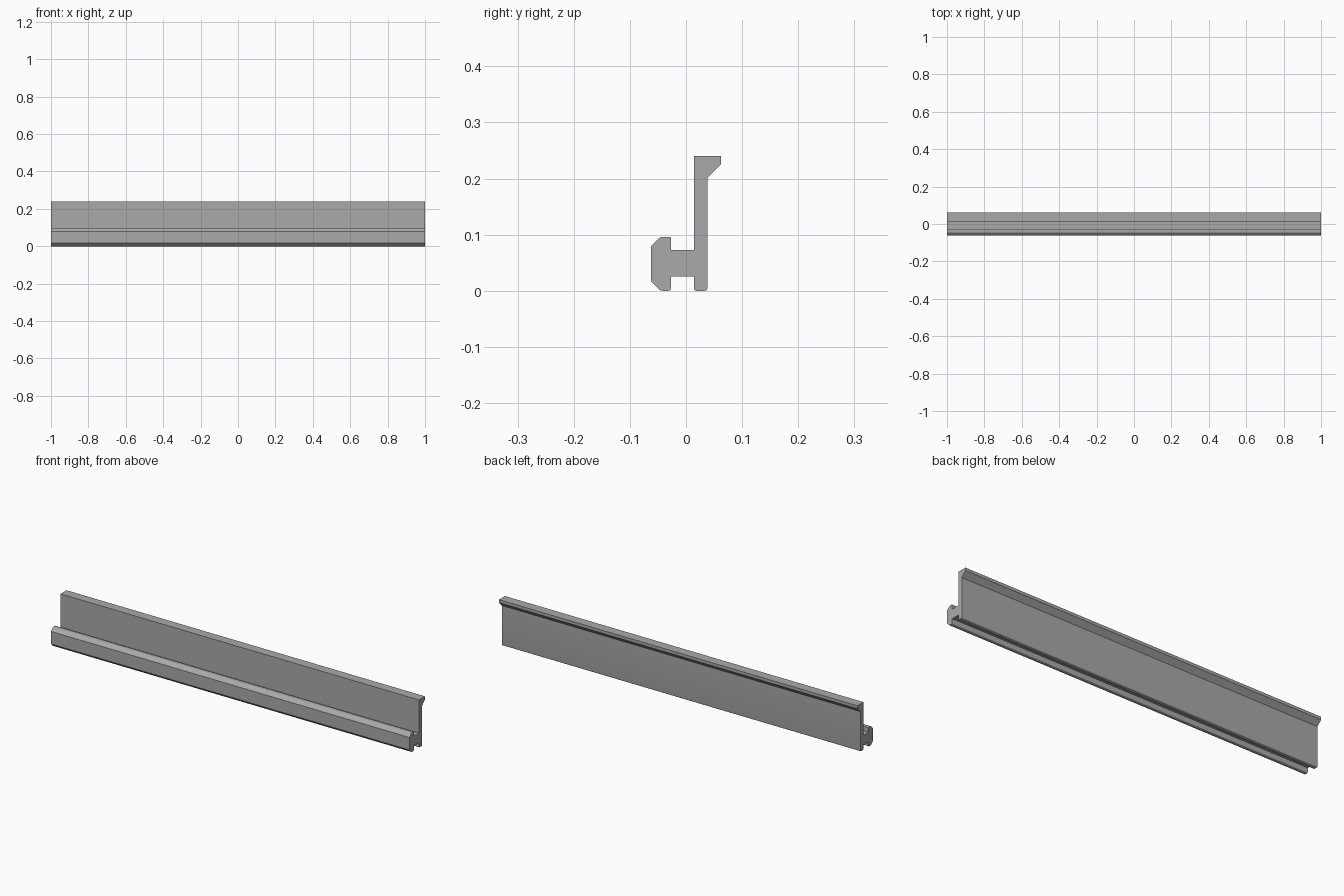
import bpy
import bmesh
import math
from mathutils import Vector

cube = bpy.data.objects.get("Cube")
if cube:
    bpy.data.objects.remove(cube, do_unlink=True)

LENGTH = 2.0
R = 0.005  # small edge rounding

# Cross-section corners (y, z, rounding radius)
SECTION = [
    (-0.062, 0.017, 0), (-0.046, 0.0, R), (-0.027, 0.0, R),      # front lip, bottom
    (-0.027, 0.025, 0), (0.014, 0.025, 0),                       # underside groove
    (0.014, 0.0, R), (0.038, 0.0, R),                            # foot of the web
    (0.038, 0.201, 0), (0.062, 0.225, 0), (0.062, 0.24, 0),      # back lip
    (0.014, 0.24, 0), (0.014, 0.073, 0),                         # front of the web
    (-0.027, 0.073, 0), (-0.027, 0.096, R / 2),                  # upper channel
    (-0.046, 0.096, R), (-0.062, 0.08, 0),                       # front lip, top
]


def rounded(corners, steps=4):
    """Replace each corner that has a radius by a short curve."""
    points = []
    for i, (y, z, r) in enumerate(corners):
        corner = Vector((y, z))
        if not r:
            points.append(corner)
            continue
        before = Vector(corners[i - 1][:2])
        after = Vector(corners[(i + 1) % len(corners)][:2])
        a = corner + (before - corner).normalized() * r
        b = corner + (after - corner).normalized() * r
        for k in range(steps + 1):
            t = k / steps
            points.append(a * (1 - t) ** 2 + corner * 2 * t * (1 - t) + b * t ** 2)
    return points


# Plain grey metal
grey = bpy.data.materials.new("grey_metal")
grey.use_nodes = True
colour = (0.4, 0.4, 0.4, 1.0)
grey.diffuse_color = colour
grey.node_tree.nodes["Principled BSDF"].inputs["Base Color"].default_value = colour

# Rail: the section swept along x
bm = bmesh.new()
end = bm.faces.new([bm.verts.new((-LENGTH / 2, p.x, p.y)) for p in rounded(SECTION)])
swept = bmesh.ops.extrude_face_region(bm, geom=[end], use_keep_orig=True)
moved = [v for v in swept["geom"] if isinstance(v, bmesh.types.BMVert)]
bmesh.ops.translate(bm, verts=moved, vec=(LENGTH, 0, 0))
bmesh.ops.recalc_face_normals(bm, faces=bm.faces)
mesh = bpy.data.meshes.new("rail")
bm.to_mesh(mesh)
bm.free()
mesh.materials.append(grey)

rail = bpy.data.objects.new("rail", mesh)
bpy.context.collection.objects.link(rail)
bpy.ops.object.select_all(action="DESELECT")
rail.select_set(True)
bpy.context.view_layer.objects.active = rail
bpy.ops.object.shade_smooth_by_angle(angle=math.radians(30))
